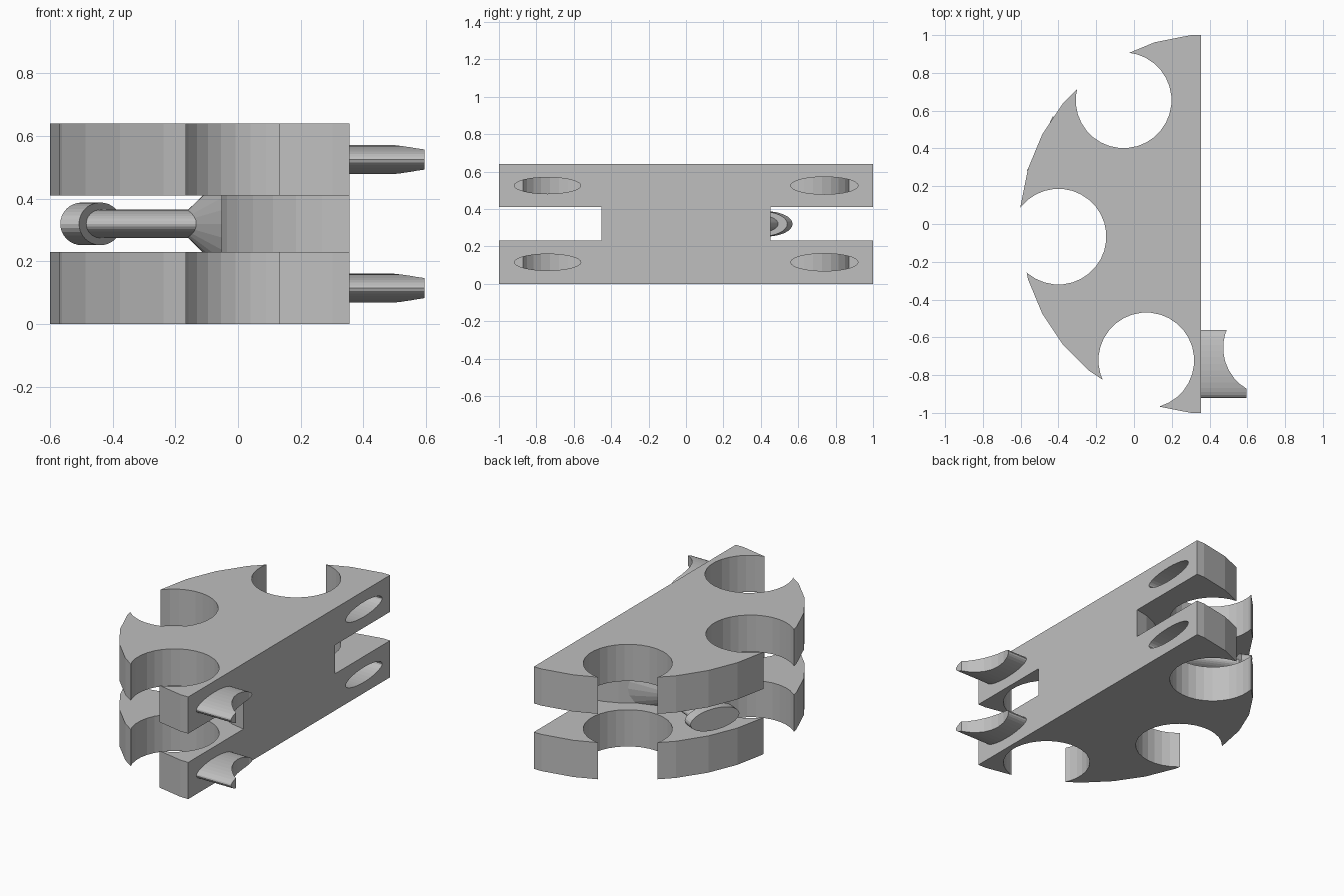
import bpy, bmesh, math
from mathutils import Matrix, Vector

if "Cube" in bpy.data.objects:
    bpy.data.objects.remove(bpy.data.objects["Cube"])

grey = bpy.data.materials.new("plain grey")
grey.diffuse_color = (0.52, 0.52, 0.52, 1)
grey.use_nodes = True
grey.node_tree.nodes["Principled BSDF"].inputs["Base Color"].default_value = grey.diffuse_color
STEP = math.radians(11.25)
FLAT_X, CX = 0.355, 0.40          # flat side and centre of the arcs
PINS_Z = (0.115, 0.525)


def finish(name, bm):
    bmesh.ops.recalc_face_normals(bm, faces=bm.faces)
    me = bpy.data.meshes.new(name)
    bm.to_mesh(me)
    bm.free()
    me.materials.append(grey)
    ob = bpy.data.objects.new(name, me)
    bpy.context.collection.objects.link(ob)
    return ob


def prism(name, pts, z0, z1):
    bm = bmesh.new()
    face = bm.faces.new([bm.verts.new((x, y, z0)) for x, y in pts])
    ext = bmesh.ops.extrude_face_region(bm, geom=[face])
    verts = [g for g in ext["geom"] if isinstance(g, bmesh.types.BMVert)]
    bmesh.ops.translate(bm, verts=verts, vec=(0, 0, z1 - z0))
    return finish(name, bm)


def circle(cx, cy, r, n=32):
    return [(cx + r * math.cos((i + .5) * 2 * math.pi / n),
             cy + r * math.sin((i + .5) * 2 * math.pi / n)) for i in range(n)]


def half_arc(r):
    return [(CX + r * math.cos((i + .5) * STEP), r * math.sin((i + .5) * STEP))
            for i in range(8, 24)]


def frustum(name, start, axis, length, r0, r1, flat=1.0):
    """Round or flattened bar; r is the half height, flat widens it sideways."""
    bm = bmesh.new()
    bmesh.ops.create_cone(bm, cap_ends=True, segments=32, radius1=r0, radius2=r1, depth=length)
    d = Vector(axis).normalized()
    side = Vector((0, 0, 1)).cross(d)
    m = Matrix((side * flat, (0, 0, 1), d)).transposed().to_4x4()
    m.translation = Vector(start) + d * length / 2
    bmesh.ops.transform(bm, matrix=m, verts=bm.verts)
    return finish(name, bm)


def boolean(ob, cutter, op="DIFFERENCE"):
    mod = ob.modifiers.new("cut", "BOOLEAN")
    mod.operation, mod.solver, mod.object = op, "EXACT", cutter
    bpy.context.view_layer.objects.active = ob
    bpy.ops.object.modifier_apply(modifier=mod.name)
    bpy.data.objects.remove(cutter)


def pin(name, z):
    # flattened peg with a round bite taken from its end
    ob = frustum(name, (0.33, -0.74, z), (1, 0, 0), 0.265, 0.0465, 0.0465, 0.18 / 0.0465)
    boolean(ob, prism("bite", circle(0.725, -0.655, 0.253), z - 0.1, z + 0.1))
    return ob


# half-round body
body = prism("body", [(FLAT_X, 1)] + half_arc(1.0048) + [(FLAT_X, -1)], 0, 0.64)

# slot around the central hub
slot = [(0.6, 0.453)] + half_arc(0.455) + [(0.6, -0.453), (0.6, -1.2),
                                           (-1, -1.2), (-1, 1.2), (0.6, 1.2)]
boolean(body, prism("slot", slot, 0.23, 0.41))

# three open round holes
for x, y in ((-0.055, 0.655), (-0.40, -0.067), (0.065, -0.722)):
    boolean(body, prism("hole", circle(x, y, 0.2535), -0.1, 0.74))

# pins on one end, matching sockets on the other
for i, z in enumerate(PINS_Z):
    socket = pin("socket", z)
    socket.data.transform(Matrix.Translation((2 * FLAT_X, 0, 0)) @ Matrix.Rotation(math.pi, 4, "Z"))
    boolean(body, socket)
    pin(f"pin_{i + 1}", z)

# plunger in the slot: cone base, flattened rod and end cap
d = Vector((-0.904, 0.428, 0)).normalized()
hub = Vector((CX, 0, 0.32))
frustum("plunger_base", hub + d * 0.36, d, 0.254, 0.253, 0.045)
frustum("plunger_rod", hub + d * 0.40, d, 0.54, 0.045, 0.045, 2.35)
frustum("plunger_cap", hub + d * 0.928, d, 0.066, 0.068, 0.068, 2.35)
